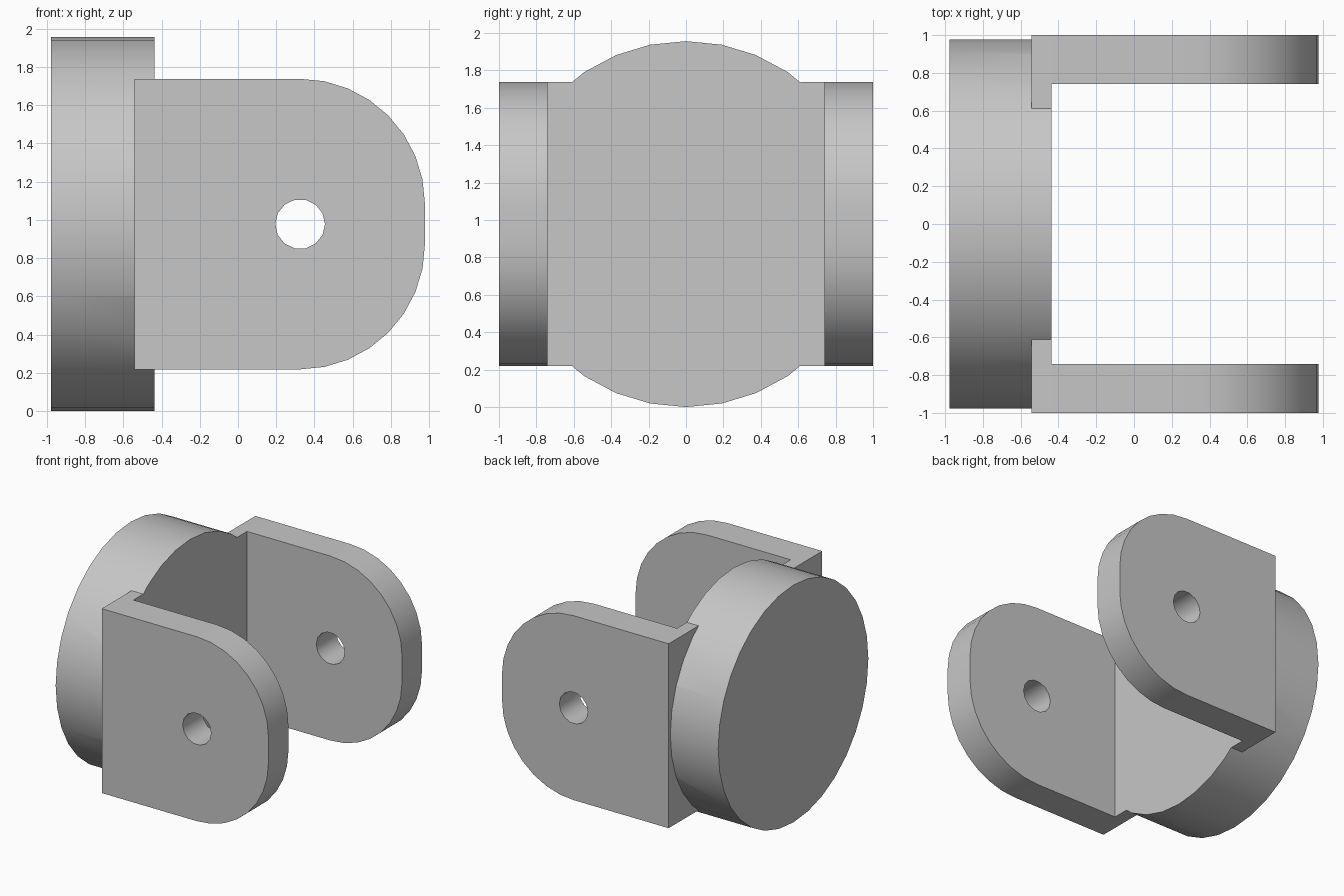
import bpy
import bmesh
import math
from mathutils import Matrix, Vector

cube = bpy.data.objects.get("Cube")
if cube:
    bpy.data.objects.remove(cube, do_unlink=True)

MID = 0.978                     # height of the shared axis
BACK, FACE, ROOT, TIP = -0.978, -0.436, -0.542, 0.978
HALF, FILLET = 0.76, 0.655      # arm half height and corner radius
INNER, OUTER, FOOT = 0.74, 1.0, 0.612

grey = bpy.data.materials.new("plain grey")
grey.use_nodes = True
grey.diffuse_color = (0.57, 0.57, 0.57, 1)
grey.node_tree.nodes["Principled BSDF"].inputs["Base Color"].default_value = (0.57, 0.57, 0.57, 1)


def prism(name, points, offset):
    """Closed solid made by pushing a flat outline along an offset."""
    bm = bmesh.new()
    face = bm.faces.new([bm.verts.new(p) for p in points])
    new = bmesh.ops.extrude_face_region(bm, geom=[face])["geom"]
    verts = [v for v in new if isinstance(v, bmesh.types.BMVert)]
    bmesh.ops.translate(bm, verts=verts, vec=offset)
    bmesh.ops.recalc_face_normals(bm, faces=bm.faces)
    mesh = bpy.data.meshes.new(name)
    bm.to_mesh(mesh)
    bm.free()
    mesh.materials.append(grey)
    obj = bpy.data.objects.new(name, mesh)
    bpy.context.collection.objects.link(obj)
    return obj


def combine(target, tool, operation):
    """Apply a boolean and discard the tool."""
    mod = target.modifiers.new("cut", "BOOLEAN")
    mod.operation, mod.solver, mod.object = operation, "EXACT", tool
    bpy.context.view_layer.objects.active = target
    bpy.ops.object.modifier_apply(modifier=mod.name)
    bpy.data.objects.remove(tool, do_unlink=True)


def ring(radius, count):
    steps = [2 * math.pi * i / count for i in range(count)]
    return [(radius * math.cos(a), radius * math.sin(a)) for a in steps]


# Round base plate
bracket = prism("clevis_bracket", [(BACK, a, MID + b) for a, b in ring(MID, 32)],
                Vector((FACE - BACK, 0, 0)))

# Arm outline: square root, two rounded corners at the tip
outline = [(ROOT, MID - HALF)]
for side in (-1, 1):
    for i in range(9):
        a = math.radians(90 * i / 8 if side > 0 else 90 * i / 8 - 90)
        outline.append((TIP - FILLET + FILLET * math.cos(a),
                        MID + side * (HALF - FILLET) + FILLET * math.sin(a)))
outline.append((ROOT, MID + HALF))

for side in (-1, 1):
    # Arm with its foot wrapped over the base plate
    arm = prism("arm", [(x, side * INNER, z) for x, z in outline],
                Vector((0, side * (OUTER - INNER), 0)))
    foot_plan = [(ROOT, FOOT), (FACE, FOOT), (FACE, OUTER - 0.1), (ROOT, OUTER - 0.1)]
    foot = prism("foot", [(x, side * y, MID - HALF) for x, y in foot_plan],
                 Vector((0, 0, 2 * HALF)))
    combine(arm, foot, "UNION")
    combine(bracket, arm, "UNION")

# Pin hole through both arms
pin = prism("pin_cutter", [(0.325 + a, -1.5, MID + b) for a, b in ring(0.13, 14)],
            Vector((0, 3, 0)))
combine(bracket, pin, "DIFFERENCE")

# Smooth curved walls, sharp rims
bpy.ops.object.select_all(action="DESELECT")
bracket.select_set(True)
bpy.context.view_layer.objects.active = bracket
bpy.ops.object.shade_smooth_by_angle(angle=math.radians(30))
